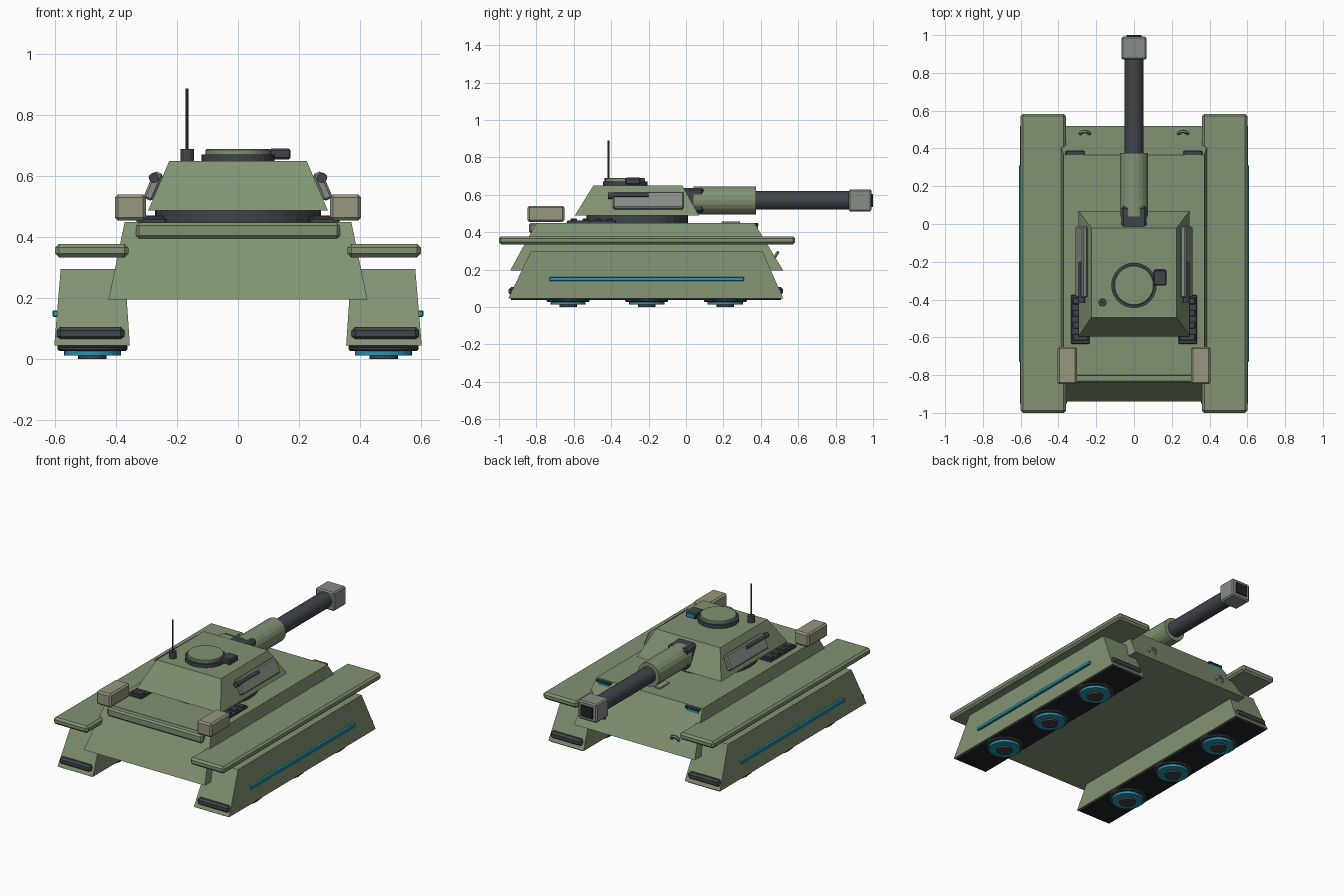
import bpy, bmesh, math
from mathutils import Matrix, Vector

if "Cube" in bpy.data.objects:
    bpy.data.objects.remove(bpy.data.objects["Cube"])


def material(name, r, g, b):
    m = bpy.data.materials.new(name)
    m.diffuse_color = (r, g, b, 1)
    m.use_nodes = True
    m.node_tree.nodes["Principled BSDF"].inputs["Base Color"].default_value = m.diffuse_color
    return m


GREEN = material("green paint", .22, .29, .17)
DARK = material("dark steel", .05, .06, .07)
BLACK = material("black underside", .015, .017, .02)
CYAN = material("cyan glow", .02, .30, .42)
BEIGE = material("canvas", .31, .31, .21)
GREY = material("pale steel", .24, .27, .24)


def finish(name, bm, mat, bevel=0):
    bmesh.ops.recalc_face_normals(bm, faces=bm.faces)
    me = bpy.data.meshes.new(name)
    bm.to_mesh(me)
    bm.free()
    me.materials.append(mat)
    ob = bpy.data.objects.new(name, me)
    bpy.context.collection.objects.link(ob)
    if bevel:
        mod = ob.modifiers.new("bevel", 'BEVEL')
        mod.width, mod.segments = bevel, 1
    return ob


def frustum(name, low, z0, high, z1, mat, bevel=0):
    """Tapered block; low and high are (x0, x1, y0, y1)."""
    bm = bmesh.new()
    rings = []
    for (x0, x1, y0, y1), z in ((low, z0), (high, z1)):
        rings.append([bm.verts.new((x, y, z)) for x, y in
                      ((x0, y0), (x1, y0), (x1, y1), (x0, y1))])
    a, b = rings
    bm.faces.new(a[::-1])
    bm.faces.new(b)
    for i in range(4):
        j = (i + 1) % 4
        bm.faces.new((a[i], a[j], b[j], b[i]))
    return finish(name, bm, mat, bevel)


def box(name, x, y, z, mat, bevel=0):
    """Block from (min, max) ranges, with its origin at the middle."""
    c = Vector([(r[0] + r[1]) / 2 for r in (x, y, z)])
    h = [abs(r[1] - r[0]) / 2 for r in (x, y, z)]
    rect = (-h[0], h[0], -h[1], h[1])
    ob = frustum(name, rect, -h[2], rect, h[2], mat, bevel)
    ob.location = c
    return ob


def rod(name, start, axis, length, r, mat, sides=24, bevel=0):
    """Cylinder from start along 'Y' or 'Z'."""
    bm = bmesh.new()
    bmesh.ops.create_cone(bm, cap_ends=True, segments=sides, radius1=r,
                          radius2=r, depth=length,
                          matrix=Matrix.Translation((0, 0, length / 2)))
    if axis == 'Y':
        bm.transform(Matrix.Rotation(-math.pi / 2, 4, 'X'))
    ob = finish(name, bm, mat, bevel)
    ob.location = start
    return ob


# Hull, front beam and deck plate
frustum("hull", (-.425, .425, -.94, .52), .195, (-.372, .372, -.80, .365), .45, GREEN)
box("front_beam", (-.335, .335), (-.84, -.70), (.395, .448), GREEN, .01)
box("deck_plate", (-.02, .02), (.19, .29), (.445, .458), BEIGE, .003)

for s, side in ((-1, "left"), (1, "right")):
    def part(name):
        return side + "_" + name

    def mx(a, b):
        return (s * a, s * b) if s > 0 else (-b, -a)

    # Hover pod and fender
    frustum(part("pod"), (*mx(.355, .603), -.95, .52), .045,
            (*mx(.372, .582), -.83, .41), .296, GREEN)
    box(part("pod_floor"), mx(.367, .592), (-.935, .508), (.036, .05), BLACK)
    box(part("fender"), mx(.36, .60), (-1, .583), (.334, .378), GREEN, .012)
    box(part("glow_strip"), mx(.588, .609), (-.73, .31), (.139, .16), CYAN, .003)
    for y, end in ((-.93, "front"), (.50, "rear")):
        box(part(end + "_intake"), mx(.373, .595), (y - .018, y + .018),
            (.062, .106), DARK, .012)

    # Hover pads
    for y in (-.63, -.21, .21):
        rod(part("pad_rim"), (s * .478, y, .027), 'Z', .02, .115, DARK, 24, .005)
        rod(part("pad_glow"), (s * .478, y, .012), 'Z', .02, .094, CYAN)
        rod(part("pad_hub"), (s * .478, y, 0), 'Z', .02, .047, DARK)

    # Rear lamp and tow ring
    box(part("lamp_hood"), mx(.262, .362), (.345, .388), (.434, .449), DARK, .004)
    box(part("lamp_lens"), mx(.27, .354), (.345, .384), (.414, .434), CYAN)
    bpy.ops.mesh.primitive_torus_add(
        location=(s * .26, .477, .27), rotation=(math.radians(57), 0, 0),
        major_radius=.024, minor_radius=.009, major_segments=16, minor_segments=6)
    ring = bpy.context.object
    ring.name = part("tow_ring")
    ring.data.materials.append(GREY)

    # Deck grille and stowage box
    box(part("grille"), mx(.235, .333), (-.635, -.375), (.445, .463), DARK, .004)
    for i in range(4):
        y = -.60 + i * .064
        box(part("grille_slat"), mx(.243, .325), (y - .018, y + .018),
            (.455, .472), DARK, .004)
    box(part("stowage_box"), mx(.302, .404), (-.848, -.65), (.455, .541), BEIGE, .01)

    # Armour panel leaning on the turret side, with its rod
    panel = box(part("turret_panel"), mx(.262, .294), (-.39, -.013),
                (.52, .616), GREY, .007)
    panel.rotation_euler.y = -s * math.atan(.07 / .163)
    rod(part("panel_rod"), (s * .284, -.40, .597), 'Y', .20, .009, DARK, 12)
    rod(part("panel_rod_cap"), (s * .276, -.418, .595), 'Y', .03, .017, DARK, 12)

# Turret
rod("turret_ring", (0, -.26, .445), 'Z', .045, .272, DARK, 32)
frustum("turret", (-.295, .295, -.595, .07), .488, (-.226, .226, -.495, -.02), .65, GREEN)

# Gun
box("mantlet", (-.067, .067), (-.03, .095), (.503, .637), DARK, .012)
rod("gun_sleeve", (0, .04, .57), 'Y', .335, .075, GREEN, 20)
rod("gun_barrel", (0, .0, .57), 'Y', .90, .05, DARK, 20)
box("muzzle_brake", (-.066, .066), (.87, .992), (.511, .629), GREY, .008)
box("muzzle_bore", (-.04, .04), (.95, 1.0), (.535, .605), BLACK)

# Hatch, sight and antenna
rod("hatch_ring", (0, -.325, .645), 'Z', .027, .12, DARK, 32)
rod("hatch_lid", (0, -.325, .665), 'Z', .025, .106, GREEN, 32, .004)
box("sight", (.102, .173), (-.325, -.243), (.655, .691), DARK, .006)
box("sight_lens", (.111, .164), (-.26, -.238), (.662, .684), CYAN)
rod("antenna_base", (-.167, -.415, .645), 'Z', .045, .022, DARK, 12)
rod("antenna", (-.167, -.415, .68), 'Z', .209, .005, DARK, 8)
